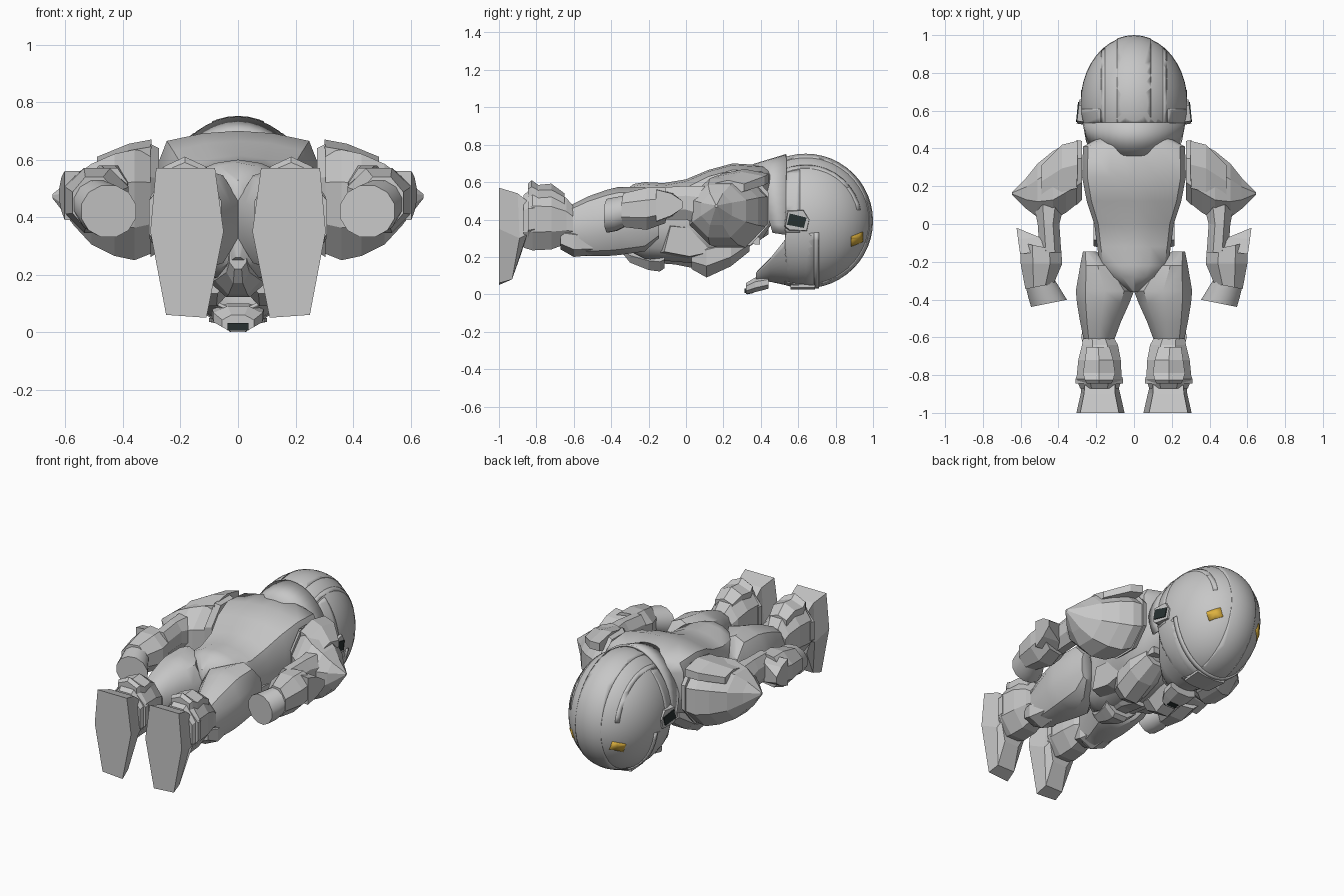
import bpy, bmesh, math
from mathutils import Vector


def material(name, rgb):
    m = bpy.data.materials.new(name)
    m.diffuse_color = (*rgb, 1)
    return m


GREY = material("armour_grey", (0.57, 0.57, 0.57))
DARK = material("dark_glass", (0.02, 0.03, 0.03))
GOLD = material("gold_marking", (0.72, 0.44, 0.05))


def finish(name, bm, mat=GREY, pair=False, smooth=0, thick=0):
    bmesh.ops.recalc_face_normals(bm, faces=bm.faces)
    me = bpy.data.meshes.new(name)
    bm.to_mesh(me)
    bm.free()
    me.materials.append(mat)
    ob = bpy.data.objects.new(name, me)
    bpy.context.collection.objects.link(ob)
    if smooth:
        bpy.ops.object.select_all(action='DESELECT')
        ob.select_set(True)
        bpy.context.view_layer.objects.active = ob
        bpy.ops.object.shade_smooth_by_angle(angle=math.radians(smooth))
    if thick:
        ob.modifiers.new("thickness", 'SOLIDIFY').thickness = thick
    if pair:
        ob.modifiers.new("mirror", 'MIRROR')
    return ob


def loft(name, rings, mat=GREY, pair=False, smooth=0, closed=True, thick=0):
    """Skin a list of equal-length point rings."""
    bm = bmesh.new()
    vs = [[bm.verts.new(p) for p in r] for r in rings]
    n = len(vs[0])
    for a, b in zip(vs, vs[1:]):
        for i in range(n if closed else n - 1):
            j = (i + 1) % n
            bm.faces.new((a[i], a[j], b[j], b[i]))
    if closed:
        bm.faces.new(vs[0])
        bm.faces.new(vs[-1])
    return finish(name, bm, mat, pair, smooth, thick)


def ring_y(y, x0, x1, z0, z1, n=8, tilt=0.0, power=1.0):
    """Ring across y exactly filling a box in x and z; tilt slopes y along x."""
    angles = [math.pi * (2 * i + 1) / n for i in range(n)]
    cs = [math.copysign(abs(math.cos(a)) ** power, math.cos(a)) for a in angles]
    ss = [math.copysign(abs(math.sin(a)) ** power, math.sin(a)) for a in angles]
    kx, kz = (x1 - x0) / 2 / max(cs), (z1 - z0) / 2 / max(ss)
    return [((x0 + x1) / 2 + c * kx, y + tilt * c * kx, (z0 + z1) / 2 + s * kz)
            for c, s in zip(cs, ss)]


def ring_x(x, y0, y1, z0, z1, n=8):
    return [(x, p[0], p[2]) for p in ring_y(0, y0, y1, z0, z1, n)]


def body(name, rows, pair=True, smooth=0, n=8, power=1.0, mat=GREY):
    return loft(name, [ring_y(*r[:5], n, r[5] if len(r) > 5 else 0, power) for r in rows],
                mat, pair, smooth)


def slab(name, outline, x0, x1, mat=GREY, shrink=1.0, lean=0.0):
    """Extrude a (y, z) outline along x, shrinking and leaning the outer face."""
    cy = sum(p[0] for p in outline) / len(outline)
    cz = sum(p[1] for p in outline) / len(outline)
    inner = [(x0 - lean * (y - 0.6), y, z) for y, z in outline]
    outer = [(x1 - lean * (y - 0.6), cy + (y - cy) * shrink, cz + (z - cz) * shrink) for y, z in outline]
    return loft(name, [inner, outer], mat, True)


HEAD = Vector((0, 0.64, 0.392))
RAD = Vector((0.286, 0.36, 0.36))
X, Y, Z = Vector((1, 0, 0)), Vector((0, 1, 0)), Vector((0, 0, 1))


def shell(name, scale, cuts, mat=GREY, pair=False, thick=0.01):
    """Piece of the helmet ellipsoid; each cut is (direction, value, side kept)."""
    bm = bmesh.new()
    bmesh.ops.create_uvsphere(bm, u_segments=40, v_segments=24, radius=1)
    for v in bm.verts:
        v.co = Vector([HEAD[i] + v.co[i] * RAD[i] * scale for i in range(3)])
    for direction, value, side in cuts:
        bmesh.ops.bisect_plane(bm, geom=bm.verts[:] + bm.edges[:] + bm.faces[:],
                               plane_co=direction * (value / direction.length_squared),
                               plane_no=direction * -side, clear_outer=True)
    return finish(name, bm, mat, pair, 40, thick)


# Torso: broad ridged back, narrow waist, seat running to a point
def torso_ring(y, w, front, back, edge):
    """Half outline: ridge, shoulder edge, flank, lower flank and front."""
    h = back - front
    half = [(0.45 * w, back - 0.25 * (back - edge)), (0.9 * w, edge), (w, edge - 0.14 * h),
            (w, front + 0.42 * h), (0.85 * w, front + 0.15 * h), (0.45 * w, front)]
    return ([(0, y, back)] + [(x, y, z) for x, z in half] + [(0, y, front)]
            + [(-x, y, z) for x, z in reversed(half)])


loft("torso", [torso_ring(*r) for r in [
    (0.46, 0.18, 0.38, 0.675, 0.63), (0.41, 0.27, 0.30, 0.69, 0.655),
    (0.25, 0.275, 0.20, 0.70, 0.665), (0.12, 0.25, 0.16, 0.665, 0.63),
    (0.0, 0.21, 0.17, 0.615, 0.57), (-0.12, 0.195, 0.18, 0.595, 0.54),
    (-0.22, 0.18, 0.19, 0.60, 0.55), (-0.28, 0.14, 0.22, 0.59, 0.54),
    (-0.36, 0.02, 0.26, 0.53, 0.50)]], smooth=45)
body("neck", [(0.38, -0.13, 0.13, 0.28, 0.58), (0.44, -0.12, 0.12, 0.32, 0.58)], False, 40, 12)

# Front armour: chest, abdomen and pelvis plates
body("chest_plate", [(0.34, 0.03, 0.19, 0.23, 0.36), (0.24, 0.015, 0.23, 0.15, 0.32),
                     (0.11, 0.015, 0.22, 0.09, 0.30), (0.03, 0.03, 0.17, 0.135, 0.27)])
body("abdomen_plate", [(0.04, -0.08, 0.08, 0.14, 0.3), (-0.06, -0.1, 0.1, 0.16, 0.3),
                       (-0.13, -0.08, 0.08, 0.165, 0.3)], False)
body("pelvis_plate", [(-0.115, -0.11, 0.11, 0.14, 0.3), (-0.14, -0.10, 0.10, 0.122, 0.3),
                      (-0.20, -0.08, 0.08, 0.13, 0.3), (-0.30, -0.04, 0.04, 0.17, 0.3),
                      (-0.34, -0.03, 0.03, 0.22, 0.3)], False)
slab("side_plate", [(-0.14, 0.22), (0.02, 0.19), (0.16, 0.22), (0.14, 0.36), (-0.1, 0.38)],
     0.13, 0.215, shrink=0.85)

# Legs
body("thigh", [(-0.145, 0.20, 0.27, 0.30, 0.48), (-0.22, 0.10, 0.285, 0.23, 0.575),
               (-0.355, 0.0, 0.308, 0.21, 0.575), (-0.42, 0.025, 0.302, 0.205, 0.56),
               (-0.52, 0.07, 0.285, 0.205, 0.525), (-0.62, 0.107, 0.265, 0.21, 0.475)],
     smooth=40, n=10, power=0.85)
body("knee_pad", [(-0.50, 0.12, 0.26, 0.21, 0.34), (-0.60, 0.10, 0.28, 0.20, 0.36),
                  (-0.67, 0.12, 0.26, 0.24, 0.36)], n=6)
body("shin", [(-0.605, 0.105, 0.27, 0.28, 0.475), (-0.64, 0.085, 0.275, 0.27, 0.515),
              (-0.72, 0.07, 0.295, 0.24, 0.565), (-0.82, 0.065, 0.305, 0.235, 0.57),
              (-0.87, 0.08, 0.285, 0.25, 0.53)])
body("calf_plate", [(-0.65, 0.13, 0.25, 0.46, 0.54), (-0.72, 0.11, 0.26, 0.46, 0.592),
                    (-0.79, 0.10, 0.27, 0.47, 0.585), (-0.825, 0.11, 0.26, 0.47, 0.61),
                    (-0.845, 0.12, 0.25, 0.48, 0.59)], n=6)
body("ankle_band", [(-0.81, 0.06, 0.308, 0.27, 0.54), (-0.845, 0.058, 0.31, 0.26, 0.54)])
loft("boot", [
    [(0.11, -1, 0.05), (0.25, -1, 0.06), (0.305, -1, 0.35),
     (0.285, -1, 0.57), (0.08, -1, 0.57), (0.05, -1, 0.35)],
    [(0.12, -0.93, 0.08), (0.24, -0.93, 0.08), (0.28, -0.89, 0.30),
     (0.265, -0.90, 0.54), (0.10, -0.90, 0.54), (0.075, -0.89, 0.30)],
    [(0.13, -0.88, 0.22), (0.23, -0.88, 0.22), (0.28, -0.85, 0.32),
     (0.26, -0.85, 0.50), (0.10, -0.85, 0.50), (0.085, -0.85, 0.32)]], pair=True)

# Arms
loft("shoulder_guard", [ring_x(0.285, 0.12, 0.44, 0.28, 0.62), ring_x(0.36, 0.06, 0.425, 0.25, 0.635),
                        ring_x(0.43, 0.02, 0.385, 0.265, 0.62), ring_x(0.51, 0.035, 0.32, 0.305, 0.585),
                        ring_x(0.57, 0.08, 0.245, 0.37, 0.54),
                        ring_x(0.645, 0.155, 0.17, 0.465, 0.48)], pair=True)
loft("shoulder_rim", [ring_x(0.275, 0.13, 0.44, 0.28, 0.64), ring_x(0.305, 0.10, 0.445, 0.26, 0.655)],
     pair=True)
loft("shoulder_plate", [ring_x(0.30, 0.19, 0.44, 0.57, 0.67, 6), ring_x(0.38, 0.17, 0.42, 0.56, 0.655, 6),
                        ring_x(0.49, 0.14, 0.31, 0.53, 0.61, 6)], pair=True)
body("elbow", [(0.10, 0.37, 0.53, 0.36, 0.58), (0.0, 0.395, 0.51, 0.40, 0.58),
               (-0.15, 0.385, 0.50, 0.40, 0.57)])
body("forearm", [(-0.12, 0.385, 0.60, 0.38, 0.57, 0.2), (-0.21, 0.38, 0.60, 0.345, 0.57, 0.0),
                 (-0.33, 0.425, 0.575, 0.36, 0.54, -0.2)])
loft("elbow_fin", [[(0.622, -0.02, 0.46), (0.622, -0.02, 0.50), (0.612, -0.025, 0.50), (0.612, -0.025, 0.46)],
                   [(0.614, -0.08, 0.42), (0.614, -0.08, 0.54), (0.50, -0.07, 0.54), (0.50, -0.07, 0.42)],
                   [(0.603, -0.16, 0.39), (0.603, -0.16, 0.56), (0.46, -0.14, 0.56), (0.46, -0.14, 0.39)]],
     pair=True)
body("hand", [(-0.31, 0.42, 0.575, 0.37, 0.53, -0.2), (-0.37, 0.385, 0.56, 0.34, 0.52, -0.2),
              (-0.42, 0.355, 0.545, 0.33, 0.51, -0.2)], smooth=40, n=12)

# Helmet dome with crest, side ridges and skewed gold markings
SKEW = Vector((0, -0.4, 1))
shell("helmet_dome", 0.99, [(Y, 0.53, 1)])
shell("helmet_crest", 1.0, [(Y, 0.53, 1), (X, -0.09, 1), (X, 0.09, -1)])
shell("helmet_ridge", 0.997, [(Y, 0.53, 1), (X, 0.155, 1), (X, 0.175, -1), (Z, 0.45, 1)], pair=True)
shell("helmet_side_panel", 0.998, [(Y, 0.53, 1), (Y, 0.61, -1), (X, 0.18, 1), (Z, 0.33, 1)], pair=True)
shell("gold_patch", 1.002, [(X, 0.08, 1), (Y, 0.885, 1), (Y, 0.945, -1), (SKEW, -0.098, 1), (SKEW, -0.045, -1)],
      GOLD, True, 0.008)


# Flared neck guard at the back, and face mask narrowing to the chin
def arc(a0, a1, y, rx, rz, dip=0.0, n=25):
    out = []
    for i in range(n):
        a = math.radians(a0 + (a1 - a0) * i / (n - 1))
        out.append((rx * math.cos(a), y + dip * (1 - math.sin(a)), HEAD.z + rz * math.sin(a)))
    return out


loft("neck_guard", [arc(-12, 192, 0.535, 0.273, 0.358), arc(-12, 192, 0.36, 0.255, 0.305, 0.085)],
     smooth=40, closed=False, thick=0.012)
loft("face_mask", [arc(190, 350, 0.70, 0.280, 0.357), arc(191, 349, 0.64, 0.282, 0.358),
                   arc(197, 343, 0.53, 0.268, 0.342), arc(218, 322, 0.45, 0.24, 0.325),
                   arc(240, 300, 0.375, 0.20, 0.32)], smooth=40, closed=False, thick=0.012)
loft("mask_rim", [arc(190, 350, 0.685, 0.286, 0.362), arc(190, 350, 0.71, 0.284, 0.36)],
     smooth=40, closed=False, thick=0.012)
body("brow_plate", [(0.56, -0.09, 0.09, 0.025, 0.06), (0.69, -0.10, 0.10, 0.025, 0.06)], False)

# Chin piece with dark vents in front and underneath
body("chin", [(0.32, -0.055, 0.055, 0.0, 0.06), (0.37, -0.085, 0.085, 0.012, 0.09),
              (0.44, -0.09, 0.09, 0.03, 0.10)], False)
body("chin_vent", [(0.313, -0.036, 0.036, 0.006, 0.031), (0.321, -0.036, 0.036, 0.006, 0.031)],
     False, n=4, mat=DARK)
loft("chin_under_vent", [[(x * 0.03, y, z + h) for x, y, z in
                          ((-1, 0.33, 0.0), (1, 0.33, 0.0), (1, 0.36, 0.007), (-1, 0.36, 0.007))]
                         for h in (0, 0.006)], DARK)

# Ear pieces with dark lenses
slab("ear_piece", [(0.525, 0.36), (0.55, 0.34), (0.65, 0.335), (0.665, 0.40), (0.63, 0.455), (0.54, 0.45)],
     0.255, 0.296, shrink=0.9, lean=0.1)
slab("ear_lens", [(0.54, 0.372), (0.63, 0.355), (0.645, 0.41), (0.555, 0.432)], 0.294, 0.301, DARK, lean=0.1)
slab("collar_clasp", [(0.34, 0.27), (0.395, 0.265), (0.395, 0.305), (0.34, 0.31)], 0.10, 0.18)
